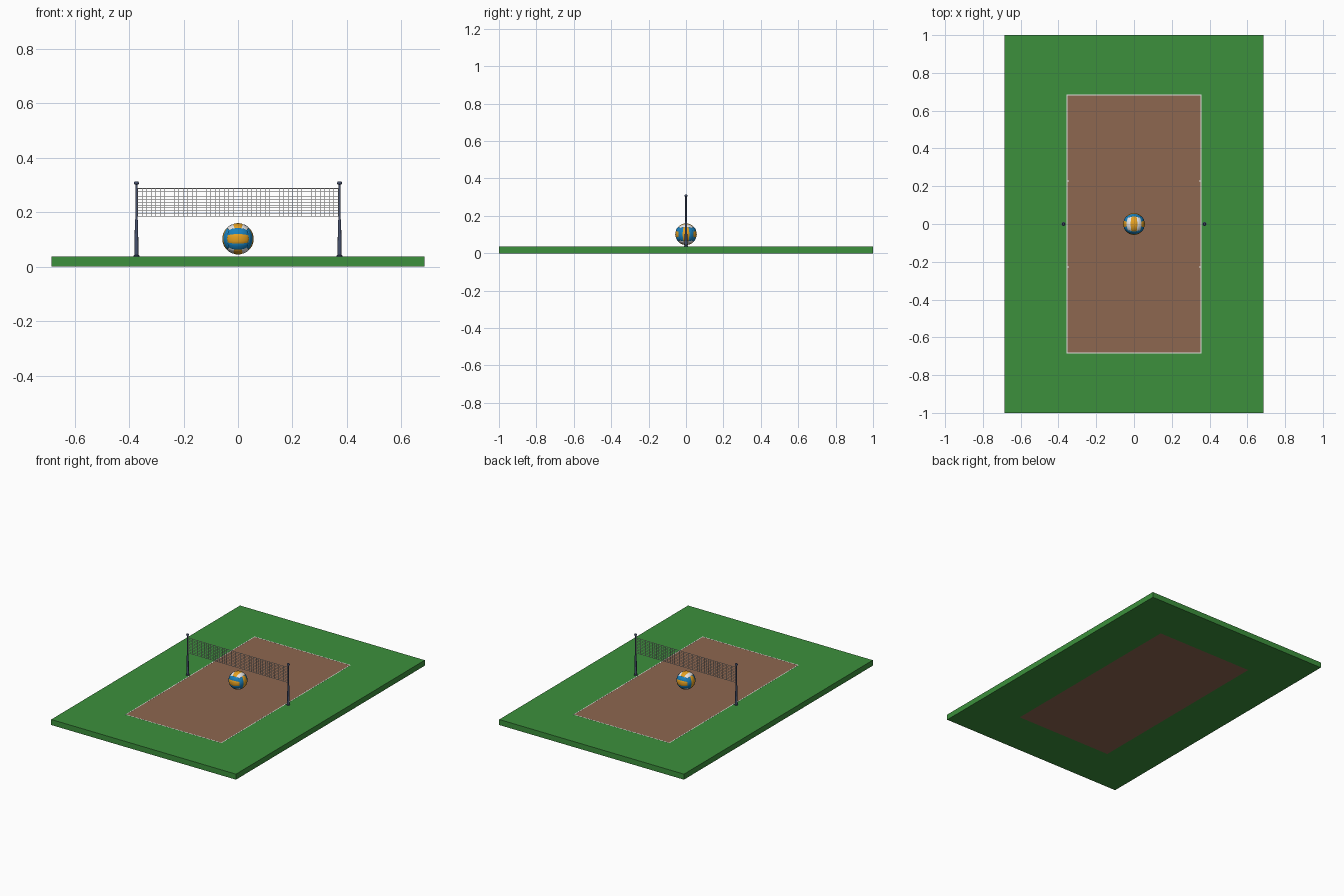
import bpy, bmesh, math
from mathutils import Vector

if "Cube" in bpy.data.objects:
    bpy.data.objects.remove(bpy.data.objects["Cube"])

TOP = 0.037            # height of the ground slab
CX, CY = 0.357, 0.685  # half size of the playing court


def material(name, rgb):
    m = bpy.data.materials.new(name)
    m.diffuse_color = (*rgb, 1)
    m.use_nodes = True
    m.node_tree.nodes["Principled BSDF"].inputs["Base Color"].default_value = m.diffuse_color
    return m


GREEN = material("grass green", (0.045, 0.28, 0.045))
BROWN = material("court brown", (0.27, 0.135, 0.08))
WHITE = material("white", (0.85, 0.85, 0.85))
BLUE = material("ball blue", (0.01, 0.22, 0.52))
ORANGE = material("ball orange", (0.78, 0.35, 0.015))
SLATE = material("post slate", (0.06, 0.08, 0.15))
NET = material("net grey", (0.7, 0.7, 0.7))


def finish(name, bm, mats, smooth=False):
    me = bpy.data.meshes.new(name)
    bm.to_mesh(me)
    bm.free()
    for m in mats:
        me.materials.append(m)
    ob = bpy.data.objects.new(name, me)
    bpy.context.collection.objects.link(ob)
    if smooth:
        bpy.ops.object.select_all(action='DESELECT')
        ob.select_set(True)
        bpy.context.view_layer.objects.active = ob
        bpy.ops.object.shade_smooth_by_angle(angle=math.radians(40))
    return ob


def box(bm, x0, x1, y0, y1, z0, z1):
    vs = bmesh.ops.create_cube(bm, size=1)["verts"]
    for v in vs:
        v.co = Vector((x1 if v.co.x > 0 else x0,
                       y1 if v.co.y > 0 else y0,
                       z1 if v.co.z > 0 else z0))


# Ground slab: a 3 x 3 grid whose middle cell is the brown court
bm = bmesh.new()
xs, ys = (-0.685, -CX, CX, 0.685), (-1, -CY, CY, 1)
grid = [[bm.verts.new((x, y, 0)) for y in ys] for x in xs]
for i in range(3):
    for j in range(3):
        f = bm.faces.new((grid[i][j], grid[i][j + 1], grid[i + 1][j + 1], grid[i + 1][j]))
        f.material_index = 1 if i == j == 1 else 0
low = bm.faces[:]
up = bmesh.ops.extrude_face_region(bm, geom=low, use_keep_orig=True)
bmesh.ops.translate(bm, verts=[g for g in up["geom"] if isinstance(g, bmesh.types.BMVert)],
                    vec=(0, 0, TOP))
bmesh.ops.recalc_face_normals(bm, faces=bm.faces[:])
for f in bm.faces:
    if abs(f.normal.z) < 0.5:
        f.material_index = 0
finish("ground", bm, [GREEN, BROWN])

# Court boundary and the short attack line marks
bm = bmesh.new()
w, z0, z1 = 0.005, TOP - 0.001, TOP + 0.0004
for s in (-1, 1):
    box(bm, *sorted((s * (CX - w), s * CX)), -CY, CY, z0, z1)
    box(bm, -CX + w, CX - w, *sorted((s * (CY - w), s * CY)), z0, z1)
    for t in (-1, 1):
        box(bm, *sorted((s * (CX - w), s * (CX - 0.014))), t * 0.228 - 0.003, t * 0.228 + 0.003, z0, z1)
finish("court_lines", bm, [WHITE])

# Net posts: turned profile with a foot, thick sleeve, slim pole and cap
PROFILE = [(0, TOP), (0.0105, TOP), (0.0105, 0.041), (0.0075, 0.043), (0.0058, 0.168),
           (0.0042, 0.173), (0.0042, 0.302), (0.009, 0.303), (0.009, 0.309),
           (0.006, 0.313), (0, 0.313)]
for side, label in ((-1, "left"), (1, "right")):
    bm = bmesh.new()
    vs = [bm.verts.new((r, 0, z)) for r, z in PROFILE]
    es = [bm.edges.new(p) for p in zip(vs, vs[1:])]
    bmesh.ops.spin(bm, geom=vs + es, axis=(0, 0, 1), cent=(0, 0, 0),
                   angle=math.tau, steps=20)
    bmesh.ops.remove_doubles(bm, verts=bm.verts[:], dist=1e-5)
    bmesh.ops.recalc_face_normals(bm, faces=bm.faces[:])
    bmesh.ops.translate(bm, verts=bm.verts[:], vec=(side * 0.373, 0, 0))
    finish(label + "_post", bm, [SLATE], True)

# Net strands
bm = bmesh.new()
NZ0, NZ1, NX, h = 0.185, 0.287, 0.371, 0.0008
for i in range(11):
    z = NZ0 + (NZ1 - NZ0) * i / 10
    t = h * 1.4 if i in (0, 10) else h
    box(bm, -NX, NX, -t, t, z - t, z + t)
for i in range(45):
    x = -0.369 + 0.738 * i / 44
    box(bm, x - h, x + h, -h, h, NZ0, NZ1)
finish("net", bm, [NET])

# Ball: each cube direction carries three padded strips with sunken seams
bm = bmesh.new()
R, N, M = 0.0575, 18, 8
X, Y, Z = Vector((1, 0, 0)), Vector((0, 1, 0)), Vector((0, 0, 1))
for n, along, outer in ((Y, X, 1), (Z, Y, 0), (X, Z, 1)):
    across = n.cross(along)
    for sign in (-1, 1):
        for strip in (-1, 0, 1):
            rows = []
            for i in range(N + 1):
                a = math.tan((2 * i / N - 1) * math.pi / 4)
                row = []
                for j in range(M + 1):
                    b = (strip * 2 + 2 * j / M - 1) / 3
                    edge = i in (0, N) or j in (0, M)
                    d = (n * sign + along * a + across * b).normalized()
                    row.append(bm.verts.new(d * (R - (0.0014 if edge else 0))))
                rows.append(row)
            for i in range(N):
                for j in range(M):
                    f = bm.faces.new((rows[i][j], rows[i + 1][j],
                                      rows[i + 1][j + 1], rows[i][j + 1]))
                    f.material_index = 2 if strip == 0 else outer
                    f.normal_update()
                    if f.normal.dot(f.calc_center_median()) < 0:
                        f.normal_flip()
bmesh.ops.remove_doubles(bm, verts=bm.verts[:], dist=1e-5)
bmesh.ops.translate(bm, verts=bm.verts[:], vec=(0, 0, 0.102))
finish("ball", bm, [WHITE, BLUE, ORANGE], True)
